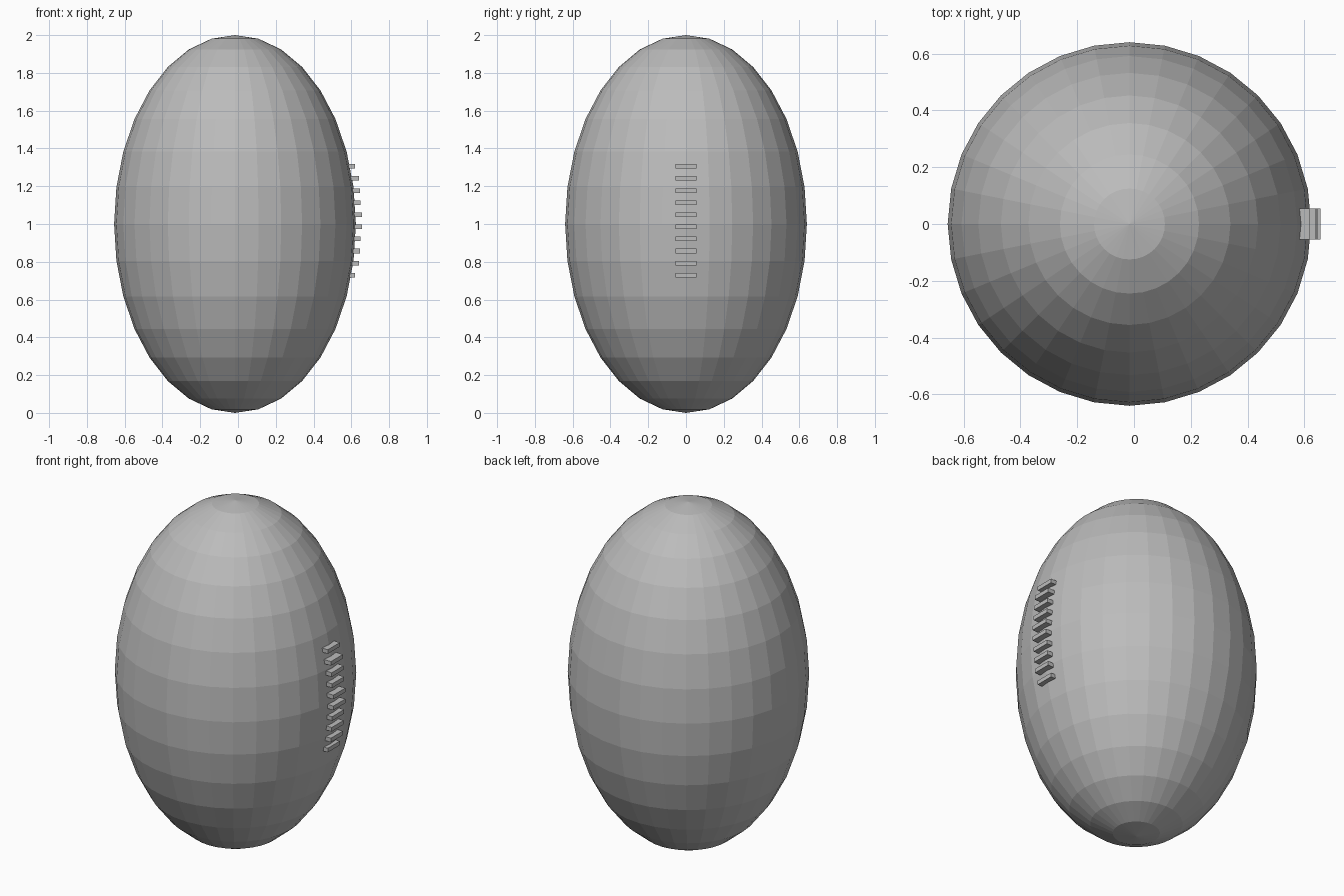
import bpy

if "Cube" in bpy.data.objects:
    bpy.data.objects.remove(bpy.data.objects["Cube"])

CENTER_X = -0.016
RADIUS = 0.64

grey = bpy.data.materials.new("plain grey")
grey.diffuse_color = (0.5, 0.5, 0.5, 1)
grey.use_nodes = True
grey.node_tree.nodes["Principled BSDF"].inputs["Base Color"].default_value = grey.diffuse_color

# Ball: faceted sphere stretched upright
bpy.ops.mesh.primitive_uv_sphere_add(segments=32, ring_count=16, radius=1,
                                     location=(CENTER_X, 0, 1))
ball = bpy.context.object
ball.name = "ball"
ball.scale = (RADIUS, RADIUS, 1)
bpy.ops.object.transform_apply(location=False, rotation=False, scale=True)
ball.data.materials.append(grey)

# Laces: short bars stacked along the +x side, following the bulge
outer = [0.62, 0.64, 0.645, 0.648, 0.656]
outer += outer[::-1]
depth = 0.07
for i, x in enumerate(outer):
    z = 1.305 - i * 0.064
    bpy.ops.mesh.primitive_cube_add(size=1, location=(x - depth / 2, 0, z))
    lace = bpy.context.object
    lace.name = f"lace_{i + 1}"
    lace.scale = (depth, 0.11, 0.024)
    bpy.ops.object.transform_apply(location=False, rotation=False, scale=True)
    lace.data.materials.append(grey)
